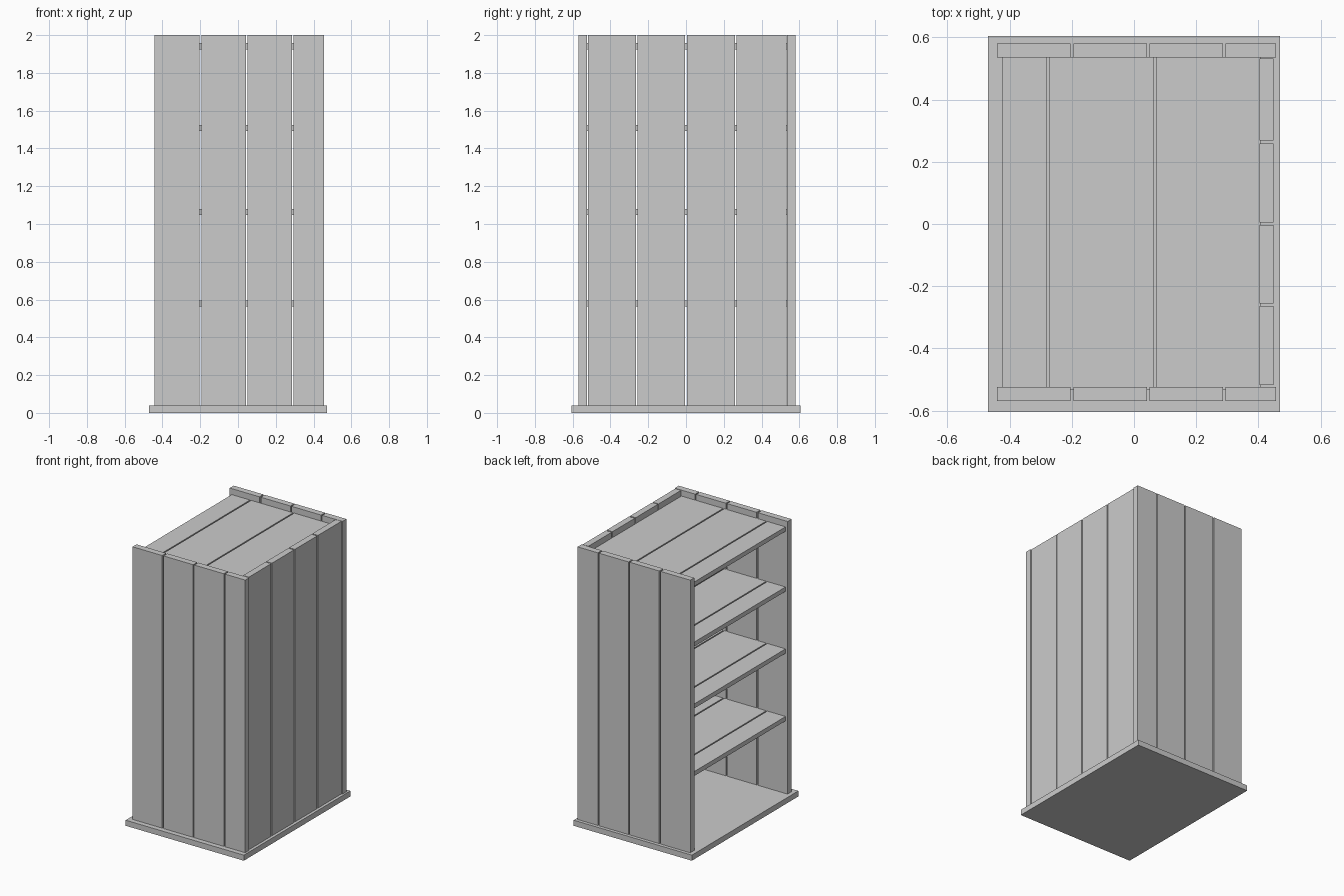
import bpy

if "Cube" in bpy.data.objects:
    bpy.data.objects.remove(bpy.data.objects["Cube"])


def board(name, x, y, z):
    """Axis-aligned board from (min, max) ranges."""
    bpy.ops.mesh.primitive_cube_add(size=1, location=[sum(r) / 2 for r in (x, y, z)])
    ob = bpy.context.object
    ob.name = name
    ob.scale = [r[1] - r[0] for r in (x, y, z)]
    bpy.ops.object.transform_apply(location=False, rotation=False, scale=True)
    return ob


BASE_TOP, TOP = 0.04, 2.0

# Base slab
board("base", (-0.47, 0.47), (-0.605, 0.605), (0, BASE_TOP))

# Upright planks of the two end walls
end_planks = [(-0.441, -0.205), (-0.194, 0.042), (0.05, 0.286), (0.294, 0.456)]
for wall, y in (("front", (-0.569, -0.524)), ("rear", (0.536, 0.581))):
    for x in end_planks:
        board(wall + "_wall_plank", x, y, (BASE_TOP, TOP))

# Upright planks of the closed long side
for y in [(-0.518, -0.264), (-0.256, -0.004), (0.005, 0.259), (0.268, 0.533)]:
    board("backing_plank", (0.403, 0.449), y, (BASE_TOP, TOP))

# Shelves, each of three boards, the top one closing the cabinet
shelf_boards = [(-0.425, -0.28), (-0.271, 0.063), (0.072, 0.408)]
for z in (0.562, 1.048, 1.493, 1.925):
    for x in shelf_boards:
        board("shelf_board", x, (-0.532, 0.537), (z, z + 0.032))
